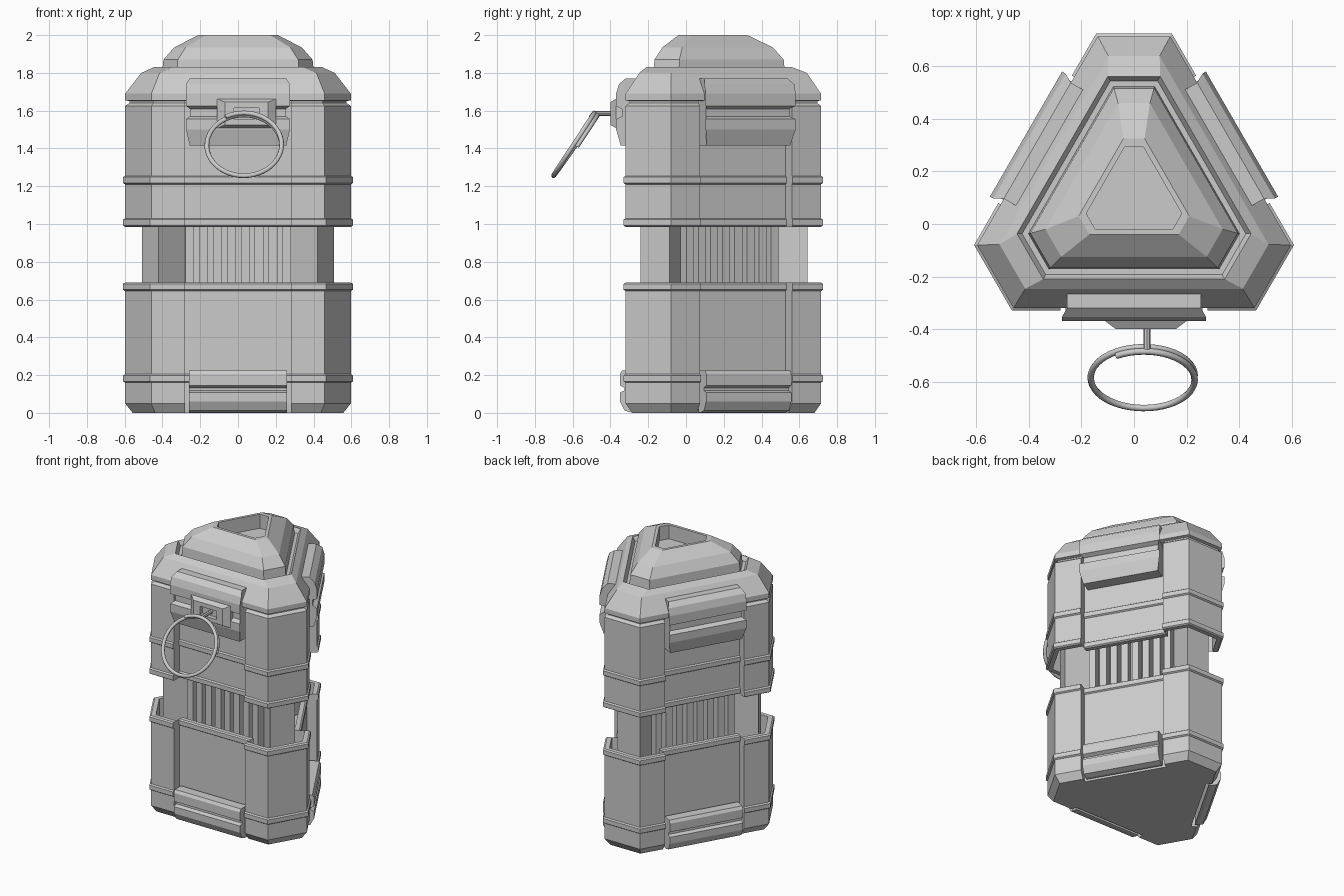
import bpy, bmesh
from math import sin, cos, pi, radians
from mathutils import Vector

if "Cube" in bpy.data.objects:
    bpy.data.objects.remove(bpy.data.objects["Cube"])

CY = 0.105                  # y of the three-fold axis
FACE, CORNER, HALF = 0.425, 0.61, 0.28   # face distance, corner distance, panel half width
REC = 0.065                 # side panel recess


def spin(p, k):
    """Rotate a point k thirds of a turn about the body axis."""
    a, x, y = radians(120 * k), p[0], p[1] - CY
    return Vector((x * cos(a) - y * sin(a), x * sin(a) + y * cos(a) + CY, p[2]))


def loft(name, rings, caps=True):
    bm = bmesh.new()
    vs = [[bm.verts.new(p) for p in r] for r in rings]
    n = len(vs[0])
    for a, b in zip(vs, vs[1:]):
        for i in range(n):
            j = (i + 1) % n
            bm.faces.new((a[i], a[j], b[j], b[i]))
    if caps:
        bm.faces.new(vs[0][::-1])
        bm.faces.new(vs[-1])
    bmesh.ops.recalc_face_normals(bm, faces=bm.faces)
    me = bpy.data.meshes.new(name)
    bm.to_mesh(me)
    bm.free()
    ob = bpy.data.objects.new(name, me)
    bpy.context.collection.objects.link(ob)
    return ob


def ring(z, d, D, kind="hex", rec=REC):
    """Truncated triangle: plain, with stepped side panels, or with sloped-in sides."""
    hw = (d - D / 2) / 0.866
    xc = 0.866 * D - hw / 2
    side = {"hex": [(-xc, d), (xc, d)],
            "step": [(-xc, d), (-HALF, d), (-HALF, d - rec), (HALF, d - rec), (HALF, d), (xc, d)],
            "slope": [(-xc, d), (-HALF, d - rec), (HALF, d - rec), (xc, d)]}[kind]
    return [spin((x, CY - y, z), k) for k in range(3) for x, y in side]


def shell(z, off, rec=REC):
    return ring(z, FACE + off, CORNER + off, "step", rec)


def band(z0, z1):
    return [shell(z0, 0), shell(z0 + .007, .01), shell(z1 - .007, .01), shell(z1, 0)]


# Lower body with two raised bands and a hollow lip
loft("lower_body", [shell(0, -.035, .035), shell(.05, 0)] + band(.16, .205) + band(.645, .69)
     + [shell(.69, -.03), shell(.5, -.03)])

# Upper body with two bands, hollow below, and a neck groove
loft("upper_body", [shell(1.18, -.03), shell(.985, -.03)] + band(.985, 1.03) + band(1.21, 1.255)
     + [shell(1.625, 0), shell(1.64, -.02), shell(1.665, -.02)])

# Cap shoulder
loft("cap", [ring(z, d, D) for z, d, D in (
    (1.65, .405, .59), (1.655, .425, .61), (1.69, .425, .61),
    (1.80, .352, .535), (1.83, .315, .457), (1.80, .298, .44))])

# Dome with a sunken triangular top
loft("dome", [ring(z, d, D) for z, d, D in (
    (1.79, .278, .42), (1.87, .272, .412), (1.935, .23, .355), (2, .145, .22),
    (2, .125, .19), (1.9, .125, .19))])

# Waist core
loft("waist", [ring(z, .345, .537, "slope", .13) for z in (.49, 1.19)])


def extrude(name, prof, half, k=0, x0=0, ease=()):
    """Extrude a (y, z) profile across x0 +- half on side k; points in ease end a little shorter."""
    return loft(name, [[spin((x0 + s * (half - (.02 if i in ease else 0)), y, z), k)
                        for i, (y, z) in enumerate(prof)] for s in (-1, 1)])


UPPER = [(-.26, 1.77), (-.32, 1.77), (-.355, 1.74), (-.37, 1.69), (-.37, 1.625), (-.34, 1.61),
         (-.34, 1.57), (-.37, 1.555), (-.37, 1.50), (-.345, 1.415), (-.26, 1.415)]
LOWER = [(-.27, .225), (-.338, .225), (-.35, .205), (-.35, .145), (-.325, .132), (-.325, .118),
         (-.35, .108), (-.35, .06), (-.325, .012), (-.29, .002), (-.27, .002)]
for k in range(3):
    extrude("upper_clip", UPPER, .275, k, ease=(0, 1, 5, 6, 9, 10))
    extrude("lower_clip", LOWER, .26, k)
    # Waist fins
    for i in range(8):
        y = CY - .28
        extrude("waist_fin", [(y + .08, .5), (y, .5), (y, 1.18), (y + .08, 1.18)],
                .023, k, -.256 + i * .0735)

# Pin holder: tapered frame with a slot
PX, PZ = .045, 1.585


def rect(w, h, y):
    return [Vector((PX + sx * w, y, PZ + sz * h)) for sx, sz in ((-1, -1), (1, -1), (1, 1), (-1, 1))]


loft("pin_holder", [rect(.155, .085, -.34), rect(.155, .078, -.37), rect(.115, .06, -.4),
                    rect(.065, .03, -.4), rect(.065, .03, -.37)])

# Pin rod
loft("pin", [[(PX + .005 + .013 * cos(a), y, PZ + .013 * sin(a))
              for a in [2 * pi * i / 8 for i in range(8)]] for y in (-.36, -.478)])

# Split pull ring: tube swept along a flat coil in a tilted plane
C = Vector((.033, -.588, 1.418))
U, V = Vector((1, 0, 0)), Vector((0, .565, .825))
N = U.cross(V)
R, r, steps = .198, .0125, 64
coil = []
for s in range(steps + 1):
    t = s / steps
    a = radians(480 * t)
    out = U * cos(a) + V * sin(a)
    mid = C + out * R + N * (t - .5) * .026
    coil.append([mid + out * r * cos(b) + N * r * sin(b) for b in [2 * pi * i / 8 for i in range(8)]])
pull = loft("pull_ring", coil)
for p in pull.data.polygons:
    p.use_smooth = len(p.vertices) == 4
